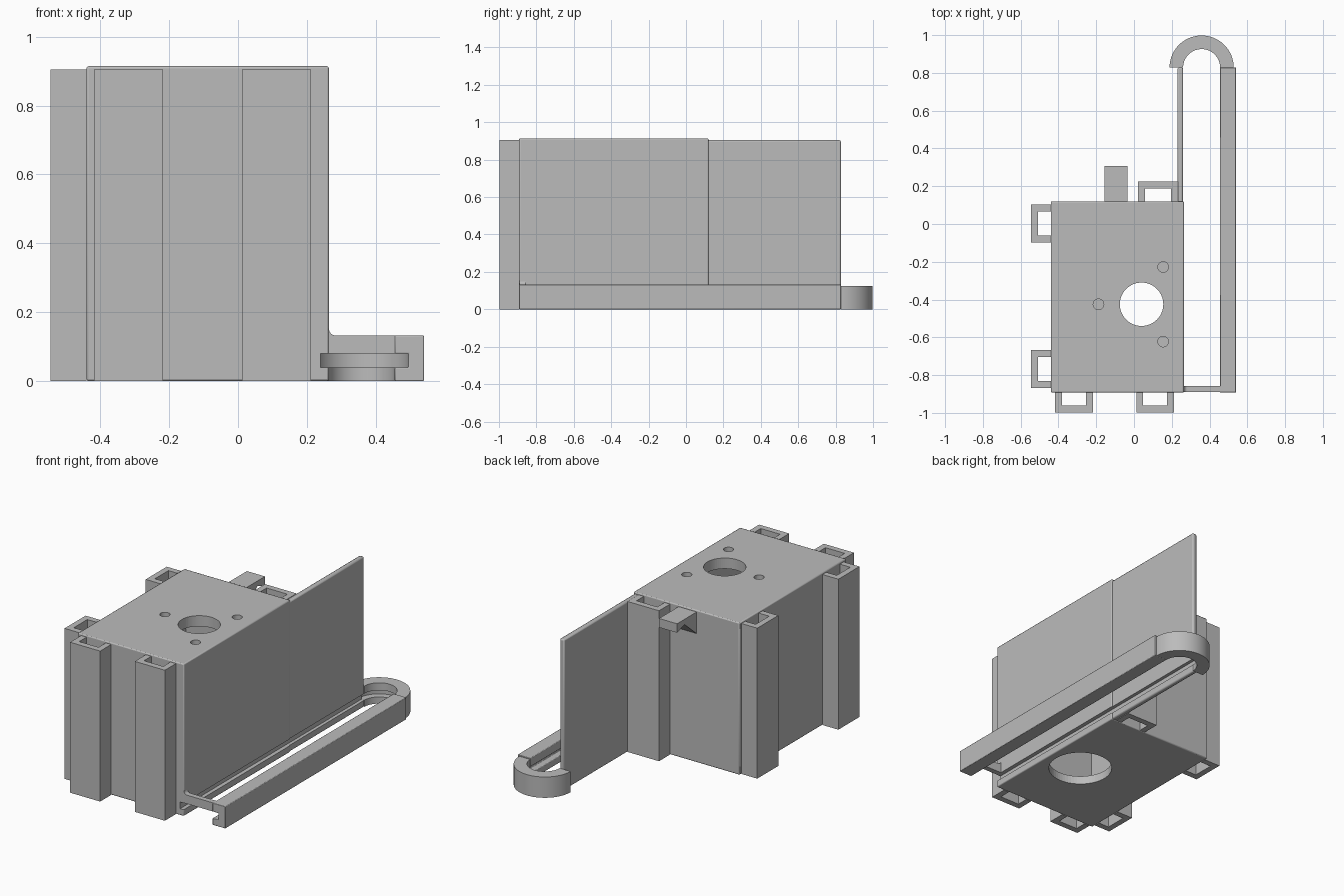
import bpy, bmesh, math
from mathutils import Vector, Matrix

cube = bpy.data.objects.get("Cube")
if cube:
    bpy.data.objects.remove(cube, do_unlink=True)

grey = bpy.data.materials.new("plain grey")
grey.use_nodes = True
colour = (0.5, 0.5, 0.5, 1)
grey.diffuse_color = colour
grey.node_tree.nodes["Principled BSDF"].inputs["Base Color"].default_value = colour


def finish(name, bm):
    bmesh.ops.recalc_face_normals(bm, faces=bm.faces)
    mesh = bpy.data.meshes.new(name)
    bm.to_mesh(mesh)
    bm.free()
    obj = bpy.data.objects.new(name, mesh)
    bpy.context.collection.objects.link(obj)
    mesh.materials.append(grey)
    return obj


def prism(name, points, axis, lo, hi):
    """Extrude a profile along an axis; its points use the other two axes in order."""
    def place(p, d):
        c = list(p)
        c.insert("xyz".index(axis), d)
        return c
    bm = bmesh.new()
    face = bm.faces.new([bm.verts.new(place(p, lo)) for p in points])
    new = bmesh.ops.extrude_face_region(bm, geom=[face])["geom"]
    bmesh.ops.translate(bm, vec=Vector(place((0, 0), hi - lo)),
                        verts=[v for v in new if isinstance(v, bmesh.types.BMVert)])
    return finish(name, bm)


def block(name, x, y, z):
    return prism(name, [(x[0], y[0]), (x[1], y[0]), (x[1], y[1]), (x[0], y[1])], "z", *z)


def cylinder(name, x, y, r, lo, hi, sides=64):
    bm = bmesh.new()
    bmesh.ops.create_cone(bm, cap_ends=True, segments=sides, radius1=r, radius2=r,
                          depth=hi - lo, matrix=Matrix.Translation((x, y, (lo + hi) / 2)))
    return finish(name, bm)


def cut(obj, cutter):
    cutter.hide_render = True
    cutter.hide_viewport = True
    cutter.display_type = "WIRE"
    mod = obj.modifiers.new("cut", "BOOLEAN")
    mod.operation = "DIFFERENCE"
    mod.solver = "EXACT"
    mod.object = cutter


def soften(obj, width):
    mod = obj.modifiers.new("soft edges", "BEVEL")
    mod.width = width
    mod.segments = 2


def smooth(obj):
    bpy.ops.object.select_all(action="DESELECT")
    obj.select_set(True)
    bpy.context.view_layer.objects.active = obj
    bpy.ops.object.shade_smooth_by_angle(angle=math.radians(30))


# Hollow housing with a shaft opening, three screw holes and a wide floor opening
housing = block("housing", (-0.44, 0.264), (-0.892, 0.12), (0, 0.914))
soften(housing, 0.006)
cut(housing, block("cavity_cutter", (-0.405, 0.23), (-0.857, 0.085), (0.05, 0.85)))
cut(housing, cylinder("shaft_cutter", 0.04, -0.425, 0.115, 0.7, 1))
cut(housing, cylinder("floor_cutter", 0.04, -0.425, 0.178, -0.1, 0.2))
for i in range(3):
    a = math.pi + i * math.tau / 3
    cut(housing, cylinder(f"screw_cutter_{i + 1}", 0.04 + 0.228 * math.cos(a),
                          -0.425 + 0.228 * math.sin(a), 0.028, 0.8, 1, 32))

# Side wall that carries on behind the housing
wall = block("side_wall", (0.23, 0.26), (0.115, 0.828), (0, 0.904))
soften(wall, 0.008)

# Groove along the inner side of the slot
groove = block("groove_cutter", (0.24, 0.3), (-1, 0.9), (0.04, 0.08))
cut(housing, groove)
cut(wall, groove)
smooth(housing)
smooth(wall)


# U-shaped channels standing against the housing faces
def channel(name, centre, turn, width=0.2, depth=0.105):
    w, t = width / 2, 0.036
    shape = [(-w, 0), (-w, depth), (w, depth), (w, 0),
             (w - t, 0), (w - t, depth - t), (t - w, depth - t), (t - w, 0)]
    rot = Matrix.Rotation(turn, 2)
    prism(name, [rot @ Vector(p) + Vector(centre) for p in shape], "z", 0, 0.904)


channel("front_channel_right", (-0.318, -0.892), math.pi)
channel("front_channel_left", (0.112, -0.892), math.pi)
channel("side_channel_front", (-0.44, -0.768), math.pi / 2)
channel("side_channel_back", (-0.44, 0.002), math.pi / 2)
channel("back_channel", (0.127, 0.12), 0, 0.21)

# Hook on the back
prism("back_hook", [(0.115, 0.904), (0.306, 0.904), (0.306, 0.85), (0.235, 0.872),
                    (0.115, 0.77)], "x", -0.155, -0.035)


# Grooved rail and its rounded end share one section
def rail_section(inner, outer, top):
    deep = inner + 0.04
    return [(inner, 0), (outer, 0), (outer, top), (inner, top),
            (inner, 0.08), (deep, 0.08), (deep, 0.04), (inner, 0.04)]


rail = prism("outer_rail", rail_section(0.455, 0.54, 0.132), "y", -0.892, 0.828)
soften(rail, 0.003)
smooth(rail)

bm = bmesh.new()
mid = Vector((0.358, 0.828, 0))
ring = [bm.verts.new(mid + Vector((r, 0, z))) for r, z in rail_section(0.098, 0.17, 0.125)]
section = bm.faces.new(ring)
bmesh.ops.spin(bm, geom=[section], cent=mid, axis=(0, 0, 1), angle=math.pi,
               steps=40, use_duplicate=False)
# Close the starting end if the sweep removed it
bmesh.ops.holes_fill(bm, edges=[e for e in bm.edges if e.is_boundary], sides=0)
smooth(finish("rail_end_bend", bm))

# Front bridge between housing and rail, with a small fillet
fillet = [(0.284 - 0.02 * math.sin(a), 0.152 - 0.02 * math.cos(a))
          for a in [i * math.pi / 12 for i in range(7)]]
prism("front_bridge", [(0.255, 0.08), (0.495, 0.08), (0.495, 0.132)] + fillet
      + [(0.255, 0.152)], "y", -0.89, -0.858)
